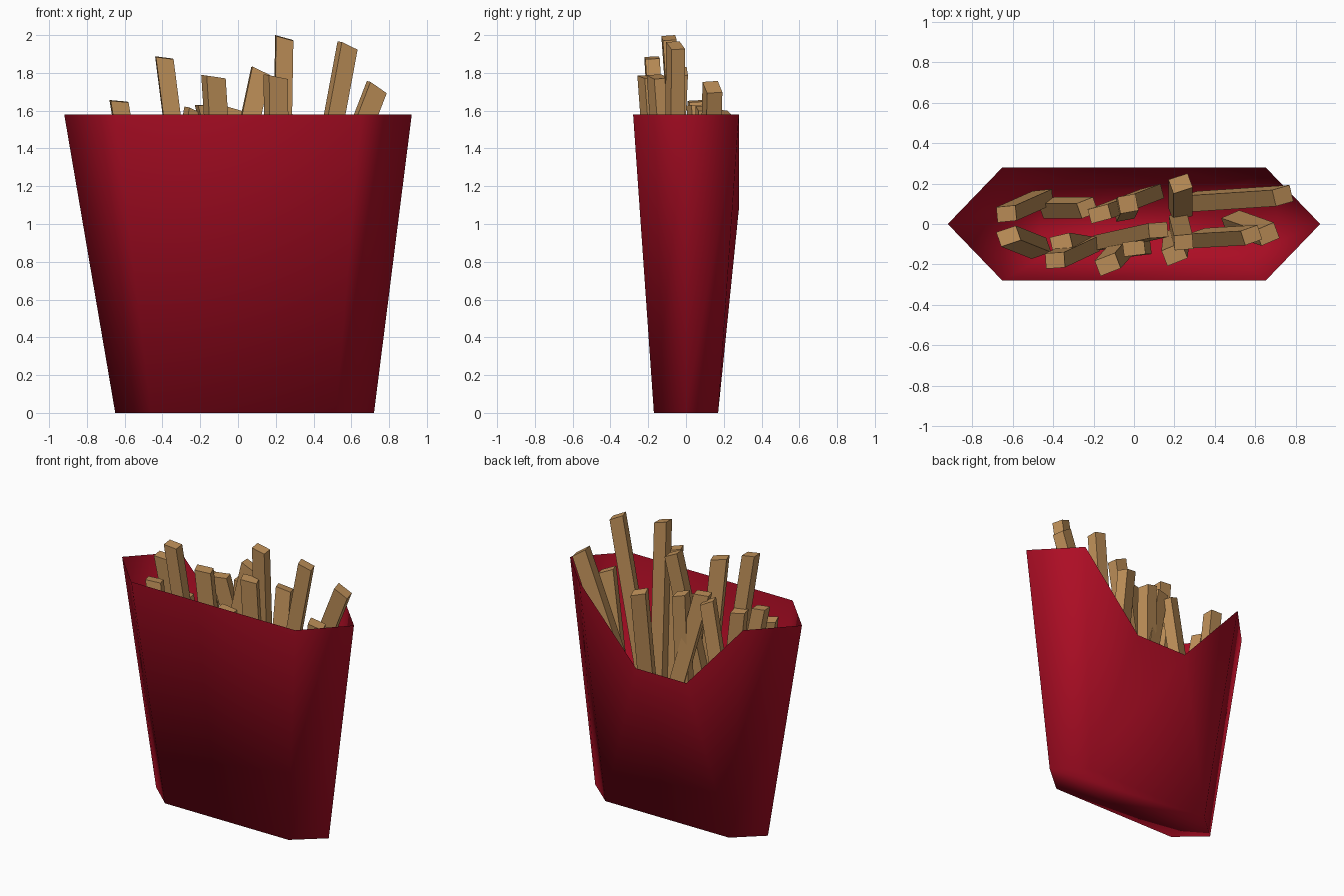
import bpy, bmesh, random
from mathutils import Vector, Matrix

if "Cube" in bpy.data.objects:
    bpy.data.objects.remove(bpy.data.objects["Cube"])

random.seed(4)


def material(name, rgb):
    m = bpy.data.materials.new(name)
    m.diffuse_color = (*rgb, 1)
    m.use_nodes = True
    m.node_tree.nodes["Principled BSDF"].inputs["Base Color"].default_value = m.diffuse_color
    return m


RED = material("carton red", (0.42, 0.004, 0.018))
TAN = material("golden potato", (0.52, 0.28, 0.10))


def finish(bm, name, mat, smooth):
    bmesh.ops.recalc_face_normals(bm, faces=bm.faces)
    me = bpy.data.meshes.new(name)
    bm.to_mesh(me)
    bm.free()
    me.materials.append(mat)
    for p in me.polygons:
        p.use_smooth = smooth
    ob = bpy.data.objects.new(name, me)
    bpy.context.collection.objects.link(ob)
    return ob


# Carton: open six-sided shell tapering down, with a scooped back panel
def hexagon(left, right, cl, cr, y, z):
    return [(left, 0, z), (cl, -y, z), (cr, -y, z), (right, 0, z), (cr, y, z), (cl, y, z)]


bm = bmesh.new()
low = [bm.verts.new(c) for c in hexagon(-0.65, 0.72, -0.46, 0.52, 0.17, 0)]
top = [bm.verts.new(c) for c in hexagon(-0.92, 0.92, -0.65, 0.65, 0.28, 1.58)]
lip_r, lip_l = (bm.verts.new((x, 0.28, 1.08)) for x in (0.2, -0.2))
bm.faces.new(low)
for i in (0, 1, 2, 3, 5):
    j = (i + 1) % 6
    bm.faces.new((low[i], low[j], top[j], top[i]))
bm.faces.new((low[4], lip_r, top[4]))
bm.faces.new((low[4], low[5], lip_l, lip_r))
bm.faces.new((low[5], top[5], lip_l))
finish(bm, "carton", RED, True)


# Fries: square sticks from a shared lower level to a slightly slanted tip
def fry(n, x, y, z, base_x, base_y):
    tip, base = Vector((x, y, z)), Vector((base_x, base_y, 0.55))
    axis = (tip - base).normalized()
    side = Vector((1, 0, 0))
    side = (side - axis * side.dot(axis)).normalized()
    side = Matrix.Rotation(random.uniform(0, 0.4), 3, axis) @ side
    depth = axis.cross(side)
    w, d = random.uniform(0.09, 0.11), random.uniform(0.07, 0.085)
    bm = bmesh.new()
    bmesh.ops.create_cube(bm, size=1)
    for v in bm.verts:
        end = tip if v.co.z > 0 else base
        slant = 0.012 if v.co.x < 0 else -0.012
        v.co = end + side * v.co.x * w + depth * v.co.y * d + axis * slant
    finish(bm, f"fry_{n:02d}", TAN, False)


FRIES = [  # tip x, y, z, then lower end x, y
    (-0.63, 0.05, 1.65, -0.45, 0.13),
    (-0.39, -0.18, 1.88, -0.22, -0.10),
    (-0.13, -0.20, 1.78, -0.05, -0.11),
    (0.12, -0.03, 1.81, -0.15, -0.09),
    (0.245, -0.09, 1.985, 0.22, 0.01),
    (0.20, -0.15, 1.78, 0.21, -0.06),
    (0.58, -0.055, 1.945, 0.32, -0.07),
    (0.735, 0.14, 1.725, 0.28, 0.11),
    (-0.23, 0.08, 1.60, -0.42, 0.08),
    (-0.17, 0.05, 1.63, 0.09, 0.15),
    (-0.03, 0.10, 1.61, -0.05, 0.06),
    (0.23, 0.20, 1.59, 0.23, 0.06),
    (0.66, -0.05, 1.54, 0.49, 0.01),
    (-0.62, -0.06, 1.52, -0.47, -0.12),
    (-0.36, -0.09, 1.50, -0.24, -0.11),
    (0.00, -0.12, 1.50, 0.03, -0.12),
]
for n, spec in enumerate(FRIES, 1):
    fry(n, *spec)
